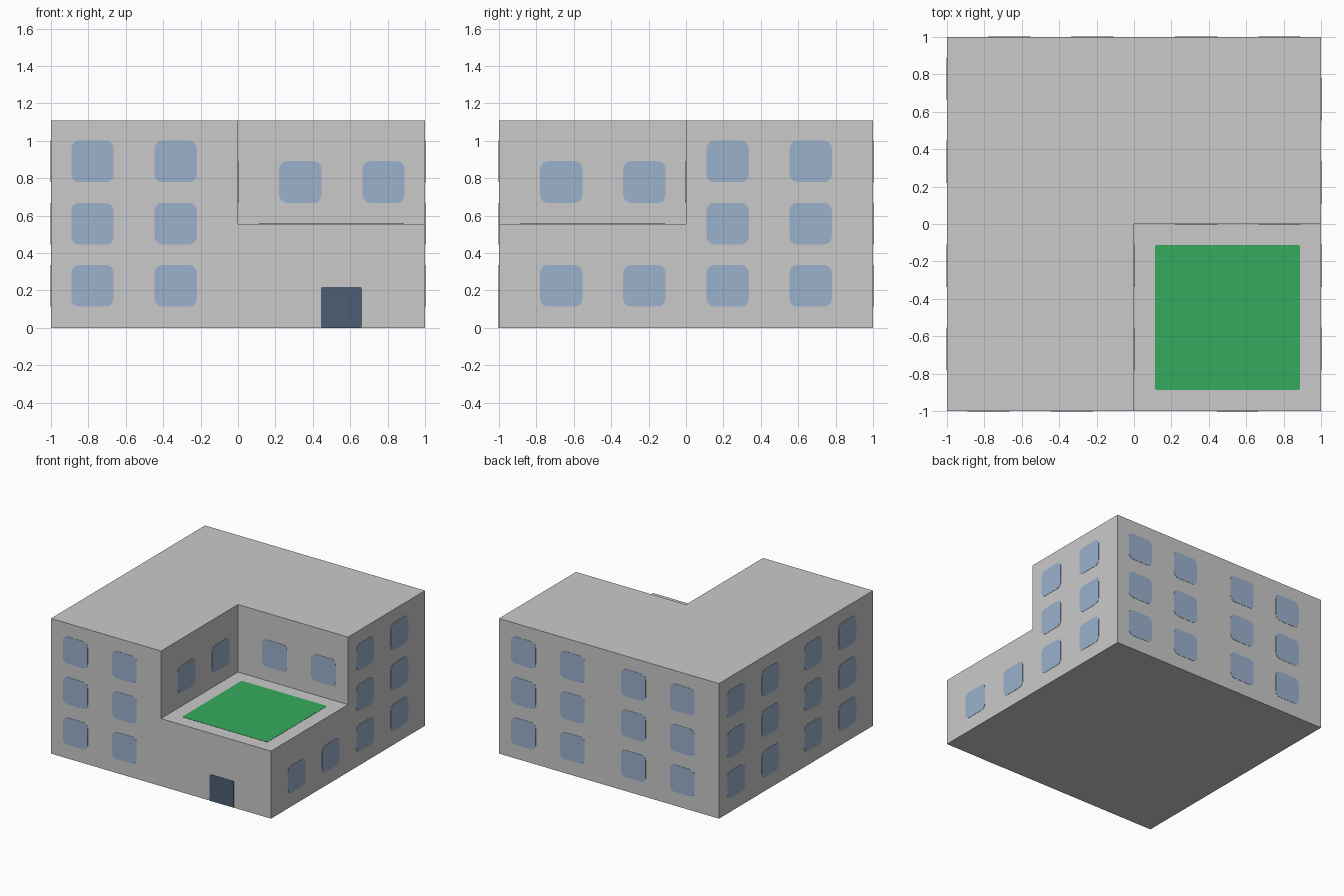
import bpy
import bmesh
from math import cos, sin, pi
from mathutils import Vector

cube = bpy.data.objects.get("Cube")
if cube:
    bpy.data.objects.remove(cube, do_unlink=True)

HEIGHT = 1.11
TERRACE = HEIGHT / 2
THICK = 0.002


def make_material(name, srgb):
    linear = [((c / 255 + 0.055) / 1.055) ** 2.4 for c in srgb]
    mat = bpy.data.materials.new(name)
    mat.use_nodes = True
    mat.diffuse_color = (*linear, 1)
    mat.node_tree.nodes["Principled BSDF"].inputs["Base Color"].default_value = (*linear, 1)
    return mat


WALL = make_material("pale grey wall", (202, 202, 202))
GLASS = make_material("blue glass", (155, 177, 203))
DOOR = make_material("dark slate door", (76, 95, 115))
GRASS = make_material("lawn green", (54, 171, 93))


def finish(bm, name, mat):
    bmesh.ops.recalc_face_normals(bm, faces=bm.faces)
    mesh = bpy.data.meshes.new(name)
    bm.to_mesh(mesh)
    bm.free()
    mesh.materials.append(mat)
    obj = bpy.data.objects.new(name, mesh)
    bpy.context.scene.collection.objects.link(obj)
    return obj


def extrude_outline(bm, points, offset):
    face = bm.faces.new([bm.verts.new(p) for p in points])
    result = bmesh.ops.extrude_face_region(bm, geom=[face], use_keep_orig=True)
    verts = [g for g in result["geom"] if isinstance(g, bmesh.types.BMVert)]
    bmesh.ops.translate(bm, verts=verts, vec=offset)


def add_plate(bm, origin, u, v, normal, size, radius, steps=4):
    """Thin rounded plate; origin is its centre on the surface."""
    points = []
    for k, (sx, sy) in enumerate(((1, 1), (-1, 1), (-1, -1), (1, -1))):
        for i in range(steps + 1):
            a = (k + i / steps) * pi / 2
            x = sx * (size[0] / 2 - radius) + radius * cos(a)
            y = sy * (size[1] / 2 - radius) + radius * sin(a)
            points.append(origin + u * x + v * y)
    extrude_outline(bm, points, normal * THICK)


X, Y, Z = Vector((1, 0, 0)), Vector((0, 1, 0)), Vector((0, 0, 1))

# Building body: L-shaped tall wing around a lower terrace block
outline = [(-1, -1), (1, -1), (1, 0), (1, 1), (-1, 1)]
bm = bmesh.new()
tall = [(-1, -1), (0, -1), (0, 0), (1, 0), (1, 1), (-1, 1)]
low = [(0, -1), (1, -1), (1, 0), (0, 0)]


def ring(corners, z):
    return [Vector((x, y, z)) for x, y in corners]


def add_face(points):
    bm.faces.new([bm.verts.new(p) for p in points])


add_face(ring(tall, HEIGHT))
add_face(ring(low, TERRACE))
add_face(ring(outline, 0))
# Outer walls on the two stepped sides, then the plain and inner walls
for a, b, u in ((-X - Y, X - Y, X), (X + Y, X - Y, -Y)):
    mid = (a + b) / 2
    add_face([a, mid, b, b + Z * TERRACE, mid + Z * TERRACE, mid + Z * HEIGHT, a + Z * HEIGHT])
for a, b in ((X + Y, Y - X), (Y - X, -X - Y)):
    add_face([a, b, b + Z * HEIGHT, a + Z * HEIGHT])
for end in (X, -Y):
    add_face([Z * TERRACE, end + Z * TERRACE, end + Z * HEIGHT, Z * HEIGHT])
bmesh.ops.remove_doubles(bm, verts=bm.verts, dist=0.0001)
finish(bm, "building_body", WALL)

# Windows: each wall has a surface point, direction, normal, columns and rows
ROWS = (0.225, 0.557, 0.89)
LOW_ROW = ROWS[:1]
INNER_ROW = (0.78,)
SIDE_COLS = (-0.667, -0.223, 0.223, 0.667)
BACK_COLS = (-0.667, -0.223, 0.333, 0.778)
walls = {
    "front_windows": (-Y, X, -Y, (-0.778, -0.333), ROWS),
    "side_tall_windows": (X, Y, X, SIDE_COLS[2:], ROWS),
    "side_low_windows": (X, Y, X, SIDE_COLS[:2], LOW_ROW),
    "back_windows": (Y, X, Y, BACK_COLS, ROWS),
    "plain_side_windows": (-X, Y, -X, (-0.667, -0.223, 0.333, 0.778), ROWS),
    "terrace_back_windows": (Vector(), X, -Y, (0.333, 0.778), INNER_ROW),
    "terrace_side_windows": (Vector(), Y, X, SIDE_COLS[:2], INNER_ROW),
}
for name, (base, u, normal, cols, rows) in walls.items():
    bm = bmesh.new()
    for c in cols:
        for z in rows:
            add_plate(bm, base + u * c + Z * z, u, Z, normal, (0.225, 0.222), 0.04)
    finish(bm, name, GLASS)

# Entrance door
bm = bmesh.new()
add_plate(bm, Vector((0.553, -1, 0.109)), X, Z, -Y, (0.218, 0.218), 0.008)
finish(bm, "entrance_door", DOOR)

# Terrace lawn
bm = bmesh.new()
add_plate(bm, Vector((0.5, -0.5, TERRACE)), X, Y, Z, (0.775, 0.775), 0.01)
finish(bm, "terrace_lawn", GRASS)
